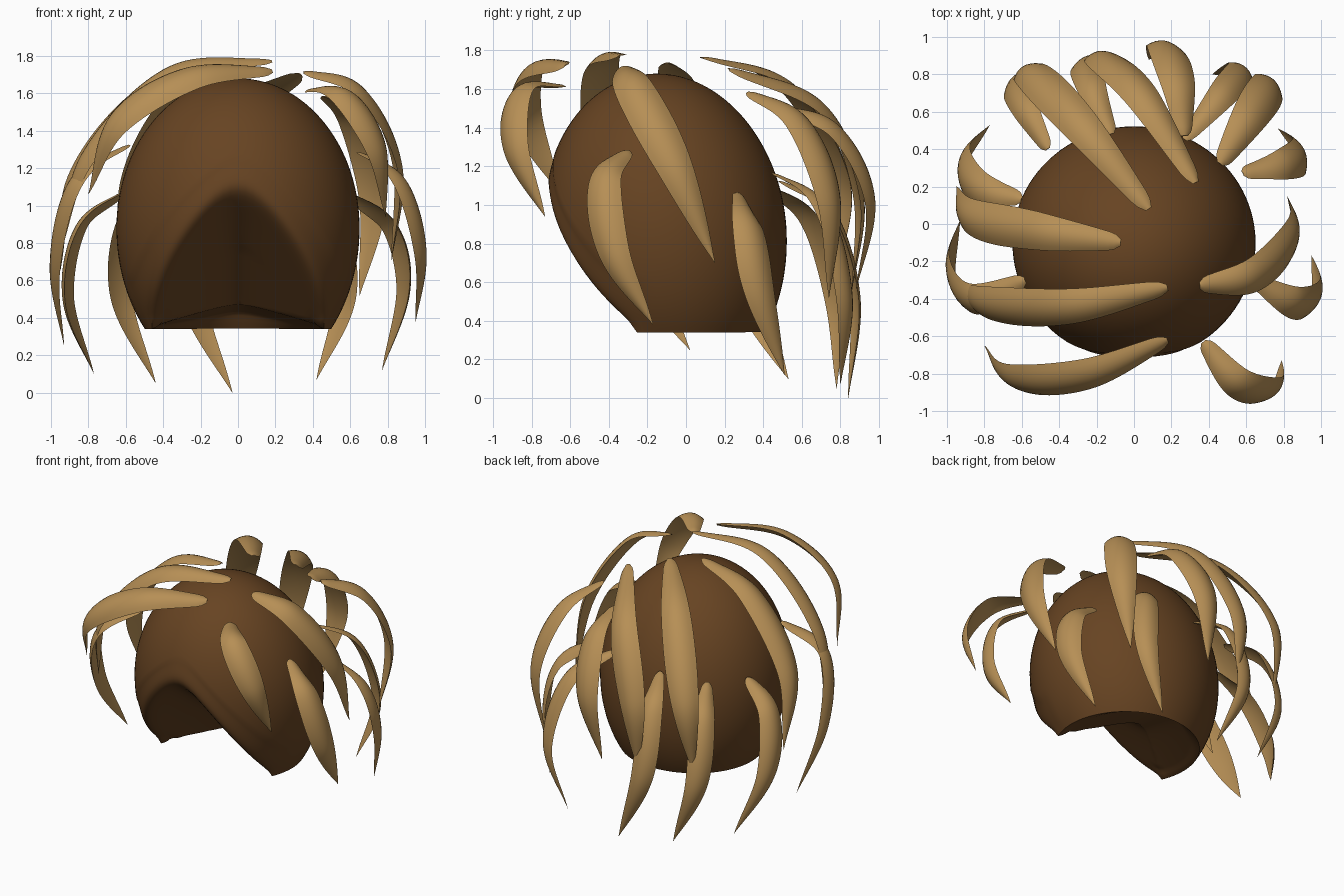
import bpy, bmesh, math
from mathutils import Vector

cube = bpy.data.objects.get("Cube")
if cube:
    bpy.data.objects.remove(cube, do_unlink=True)


def make_material(name, rgb):
    mat = bpy.data.materials.new(name)
    mat.use_nodes = True
    mat.diffuse_color = (*rgb, 1)
    mat.node_tree.nodes["Principled BSDF"].inputs["Base Color"].default_value = (*rgb, 1)
    return mat


DARK = make_material("dark brown", (0.135, 0.057, 0.016))
TAN = make_material("tan", (0.47, 0.275, 0.092))
CENTER = Vector((0, -0.1, 0.88))
RIM = 0.34


def finish(bm, name, mat, angle):
    bmesh.ops.recalc_face_normals(bm, faces=bm.faces)
    mesh = bpy.data.meshes.new(name)
    bm.to_mesh(mesh)
    bm.free()
    mesh.materials.append(mat)
    obj = bpy.data.objects.new(name, mesh)
    bpy.context.collection.objects.link(obj)
    bpy.ops.object.select_all(action="DESELECT")
    obj.select_set(True)
    bpy.context.view_layer.objects.active = obj
    bpy.ops.object.shade_smooth_by_angle(angle=math.radians(angle))
    return obj


def bridge(bm, rings):
    n = len(rings[0])
    for a, b in zip(rings, rings[1:]):
        for j in range(n):
            k = (j + 1) % n
            bm.faces.new((a[j], a[k], b[k], b[j]))


# Cap: an egg with a flat rim, a hollow rising to an arch in front, a shallow recess behind
def egg_point(theta, phi):
    z = math.cos(theta)
    r = math.sin(theta)
    depth = 0.62 if math.sin(phi) > 0 else 0.635
    return CENTER + Vector((r * math.cos(phi) * 0.65, r * math.sin(phi) * depth - z * 0.05,
                            z * (0.8 if z > 0 else 0.84)))


def underside(x, y):
    spread = math.hypot(x, 0.08) - 0.08
    edge_y = 0.05 - 0.82 * spread
    edge_z = max(0.47 - 0.3 * spread, RIM)
    if y < edge_y:
        return edge_z + 0.82 * (edge_y - y)
    inset = 1 - math.hypot(x / 0.5, (y + 0.07) / 0.48)
    step = max(0, min(1, inset / 0.12))
    return RIM + (edge_z - RIM) * (1 - (y - edge_y)) * step


def build_cap(segments=96, outer=48, inner=24):
    bm = bmesh.new()
    columns = []
    for s in range(segments):
        phi = math.tau * s / segments
        # Find where this meridian meets the underside
        low, high = math.pi / 3, math.pi
        for _ in range(30):
            mid = (low + high) / 2
            p = egg_point(mid, phi)
            if p.z > underside(p.x, p.y):
                low = mid
            else:
                high = mid
        column = [egg_point(low * i / outer, phi) for i in range(1, outer + 1)]
        end = column[-1]
        for i in range(1, inner):
            p = end.lerp(Vector((0, 0.05, 0)), i / inner)
            p.z = underside(p.x, p.y)
            column.append(p)
        columns.append(column)
    rings = [[bm.verts.new(p) for p in ring] for ring in zip(*columns)]
    bridge(bm, rings)
    for ring, tip in ((rings[0], egg_point(0, 0)), (rings[-1], Vector((0, 0.05, 0.47)))):
        pole = bm.verts.new(tip)
        for j in range(segments):
            bm.faces.new((ring[j - 1], ring[j], pole))
    # Soften the front arch
    soft = [v for ring in rings[outer - 8:outer + 12] for v in ring
            if v.co.z > 0.37 and v.co.y < -0.2]
    for _ in range(12):
        bmesh.ops.smooth_vert(bm, verts=soft, factor=0.5,
                              use_axis_x=True, use_axis_y=True, use_axis_z=True)
    finish(bm, "cap", DARK, 60)


# Strands: curved leaf shapes, blunt at the root and pointed at the tip
def path_point(points, t):
    pts = [2 * points[0] - points[1], *points, 2 * points[-1] - points[-2]]
    s = min(t, 0.9999) * (len(points) - 1)
    i = int(s)
    u = s - i
    a, b, c, d = pts[i:i + 4]
    return (2 * b + (c - a) * u + (2 * a - 5 * b + 4 * c - d) * u ** 2
            + (3 * b - a - 3 * c + d) * u ** 3) / 2


def leaf_width(t):
    if t < 0.5:
        rounding = math.sqrt(min(1, 0.2 + t / 0.04))
        return (0.36 + 0.64 * math.sin(math.pi * t)) * rounding
    return max(1 - (2 * t - 1) ** 1.8, 0.01)


def build_strand(name, points, width, steps=40, across=8):
    points = [Vector(p) for p in points]
    bm = bmesh.new()
    rings = []
    for i in range(steps + 1):
        t = i / steps
        p = path_point(points, t)
        tangent = (path_point(points, min(t + 0.02, 1))
                   - path_point(points, max(t - 0.02, 0))).normalized()
        side = tangent.cross(p - CENTER).normalized()
        out = side.cross(tangent)
        w = width * leaf_width(t) / 2
        ring = []
        # Outer face bulges, inner face follows it closely
        for bulge, order in ((0.42, 1), (0.12, -1)):
            for j in range(across):
                u = order * (2 * j / across - 1)
                ring.append(bm.verts.new(p + side * u * w + out * bulge * w * (1 - u * u)))
        rings.append(ring)
    bridge(bm, rings)
    bm.faces.new(rings[0])
    bm.faces.new(rings[-1])
    finish(bm, name, TAN, 40)


# Long strands rooted around the crown
crown = [
    [(.08, .08, 1.76), (-.28, .52, 1.6), (-.55, .8, 1.12), (-.6, .77, .6)],
    [(.33, .22, 1.7), (.04, .68, 1.5), (-.17, .88, 1.05), (-.2, .86, .56)],
    [(-.07, -.1, 1.73), (-.5, -.04, 1.6), (-.87, .04, 1.15), (-.95, .2, .65)],
    [(.18, -.34, 1.77), (-.35, -.44, 1.7), (-.8, -.42, 1.25), (-.95, -.3, .75)],
    [(.18, -.62, 1.72), (-.25, -.8, 1.68), (-.64, -.82, 1.44), (-.8, -.65, 1.06)],
    [(.46, .32, 1.58), (.62, .58, 1.42), (.72, .74, 1.02), (.65, .74, .52)],
    [(.27, .47, 1.5), (.23, .76, 1.38), (.16, .94, 1.02), (.08, .88, .56)],
    [(.35, -.33, 1.71), (.64, -.27, 1.6), (.84, -.06, 1.2), (.82, .15, .7)],
]
# Shorter strands rooted lower on the front and sides
side = [
    [(.37, -.63, 1.61), (.56, -.85, 1.58), (.74, -.88, 1.3), (.79, -.73, .94)],
    [(.64, -.3, 1.28), (.86, -.42, 1.12), (.97, -.37, .75), (.95, -.17, .38)],
    [(.58, .27, 1.06), (.81, .32, .88), (.88, .38, .55), (.77, .51, .12)],
    [(-.58, -.3, 1.32), (-.86, -.4, 1.12), (-.97, -.24, .68), (-.93, .02, .25)],
    [(-.6, .13, 1.07), (-.83, .2, .88), (-.9, .34, .5), (-.77, .53, .1)],
]
# Strands hanging below the rim at the back
back = [
    [(-.46, .4, 1.1), (-.59, .64, .92), (-.62, .77, .5), (-.44, .78, .05)],
    [(-.12, .48, 1.12), (-.23, .74, .95), (-.24, .87, .5), (-.03, .84, .0)],
    [(.27, .45, 1.16), (.48, .7, .98), (.57, .82, .52), (.42, .8, .07)],
]

build_cap()
for group, strands, width in (("crown", crown, 0.22), ("side", side, 0.195), ("back", back, 0.175)):
    for number, points in enumerate(strands, 1):
        build_strand(f"{group}_strand_{number}", points, width)
